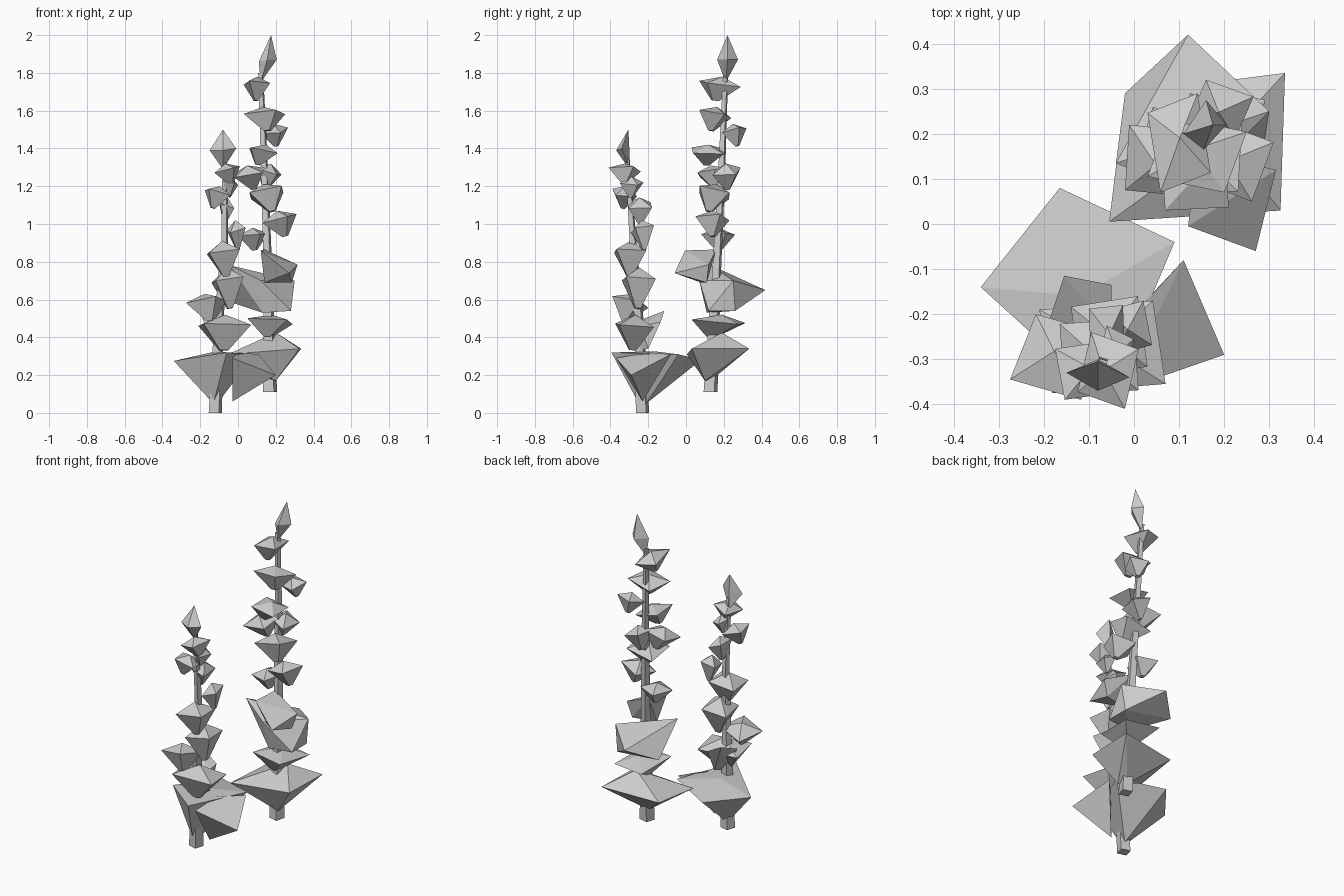
import bpy, bmesh, math, random
from mathutils import Vector, Matrix

if "Cube" in bpy.data.objects:
    bpy.data.objects.remove(bpy.data.objects["Cube"])

random.seed(7)


def hull(name, pts):
    """Flat-faced solid wrapped round a few corner points."""
    bm = bmesh.new()
    for p in pts:
        bm.verts.new(p)
    bmesh.ops.convex_hull(bm, input=bm.verts[:])
    loose = [v for v in bm.verts if not v.link_faces]
    bmesh.ops.delete(bm, geom=loose, context='VERTS')
    bmesh.ops.recalc_face_normals(bm, faces=bm.faces[:])
    me = bpy.data.meshes.new(name)
    bm.to_mesh(me)
    bm.free()
    bpy.context.collection.objects.link(bpy.data.objects.new(name, me))


def cluster(name, x0, x1, y0, y1, z0, z1):
    """Tilted four-sided gem with a narrow underside, fitted to its extents."""
    a = math.pi / 4 + random.uniform(-.4, .4)
    pts = [Vector((0, 0, 0.6))]
    for i in range(4):
        t = a + i * math.pi / 2
        d = Vector((math.cos(t), math.sin(t), 0))
        pts.append(d + Vector((0, 0, 0.15)))
        pts.append(d * 0.18 - Vector((0, 0, 0.9)))
    rot = Matrix.Rotation(random.uniform(-.3, .3), 3, 'X') @ Matrix.Rotation(random.uniform(-.3, .3), 3, 'Y')
    pts = [rot @ p for p in pts]
    lo = [min(p[k] for p in pts) for k in range(3)]
    hi = [max(p[k] for p in pts) for k in range(3)]
    to = ((x0, x1), (y0, y1), (z0, z1))
    hull(name, [[to[k][0] + (p[k] - lo[k]) / (hi[k] - lo[k]) * (to[k][1] - to[k][0])
                 for k in range(3)] for p in pts])


def stem(name, path):
    """Square tapering stem through (x, y, z, radius) points."""
    bm = bmesh.new()
    rings = []
    for x, y, z, r in path:
        rings.append([bm.verts.new((x + r * math.cos(t), y + r * math.sin(t), z))
                      for t in (0.5, 2.07, 3.64, 5.21)])
    for a, b in zip(rings, rings[1:]):
        for i in range(4):
            j = (i + 1) % 4
            bm.faces.new((a[i], a[j], b[j], b[i]))
    bm.faces.new(rings[0][::-1])
    bm.faces.new(rings[-1])
    me = bpy.data.meshes.new(name)
    bm.to_mesh(me)
    bm.free()
    bpy.context.collection.objects.link(bpy.data.objects.new(name, me))


# Stems
stem("tall_stem", [(.17, .13, .11, .042), (.16, .16, .7, .027), (.14, .19, 1.3, .021), (.12, .21, 1.8, .015)])
stem("short_stem", [(-.12, -.23, 0, .04), (-.1, -.25, .5, .028), (-.07, -.28, .9, .021), (-.07, -.31, 1.35, .013)])

# Large lower leaves
hull("tall_base_leaf", [(-.055, .005, .31), (.325, .03, .34), (.335, .335, .34), (-.02, .29, .32),
                        (.2, .19, .425), (.2, .1, .17), (.16, .13, .17)])
hull("tall_middle_leaf", [(-.04, .135, .78), (.12, .42, .65), (.28, .26, .54), (.13, .11, .53),
                          (.3, .25, .7), (-.02, .29, .58), (.28, .12, .54), (.12, .07, .7)])
hull("tall_upper_leaf", [(.12, -.005, .86), (.27, -.06, .74), (.315, .12, .785), (.14, .16, .865),
                         (.285, .11, .69), (.14, .08, .69)])
hull("short_base_leaf", [(-.34, -.14, .275), (-.165, .08, .28), (.09, -.04, .31), (-.06, -.395, .32),
                         (-.12, -.16, .325), (-.13, -.25, .05), (-.11, -.21, .05)])
hull("short_side_leaf", [(.2, -.29, .2), (-.03, -.37, .29), (-.03, -.23, .06), (.11, -.08, .31),
                         (0, -.2, .32)])
hull("short_rear_leaf", [(-.155, -.115, .54), (-.05, -.135, .48), (-.1, -.26, .33), (-.19, -.22, .5),
                         (-.05, -.24, .46), (-.05, -.2, .34)])

# Leaf clusters: x, y, z extents
tall = [
    (.05, .29, .03, .315, .4, .52),
    (0, .16, .08, .26, .86, .98),
    (.13, .31, .05, .23, .93, 1.07),
    (.06, .24, .07, .23, 1.06, 1.21),
    (-.02, .14, .06, .22, 1.18, 1.31),
    (.1, .23, .14, .29, 1.18, 1.32),
    (.06, .21, .03, .2, 1.31, 1.42),
    (.12, .265, .19, .32, 1.41, 1.53),
    (.03, .25, .07, .24, 1.49, 1.62),
    (.03, .17, .07, .29, 1.65, 1.78),
]
short = [
    (-.21, .07, -.375, -.17, .33, .52),
    (-.275, -.06, -.39, -.2, .48, .63),
    (-.14, .03, -.34, -.16, .55, .77),
    (-.165, .01, -.38, -.21, .72, .91),
    (-.06, .04, -.29, -.17, .86, 1.02),
    (-.1, -.02, -.31, -.18, 1.0, 1.14),
    (-.175, -.04, -.39, -.26, 1.08, 1.2),
    (-.08, 0, -.35, -.225, 1.14, 1.25),
    (-.125, .01, -.41, -.24, 1.21, 1.32),
]
for label, table in (("tall", tall), ("short", short)):
    for i, ext in enumerate(table):
        cluster(f"{label}_leaf_cluster_{i + 1}", *ext)

# Pointed buds on top
hull("tall_tip_bud", [(.12, .21, 1.75), (.11, .2, 1.86), (.155, .165, 1.87), (.205, .22, 1.87),
                      (.16, .275, 1.87), (.175, .22, 2.0)])
hull("short_tip_bud", [(-.08, -.3, 1.29), (-.15, -.33, 1.39), (-.08, -.37, 1.39), (-.01, -.34, 1.4),
                       (-.08, -.3, 1.4), (-.08, -.305, 1.5)])
